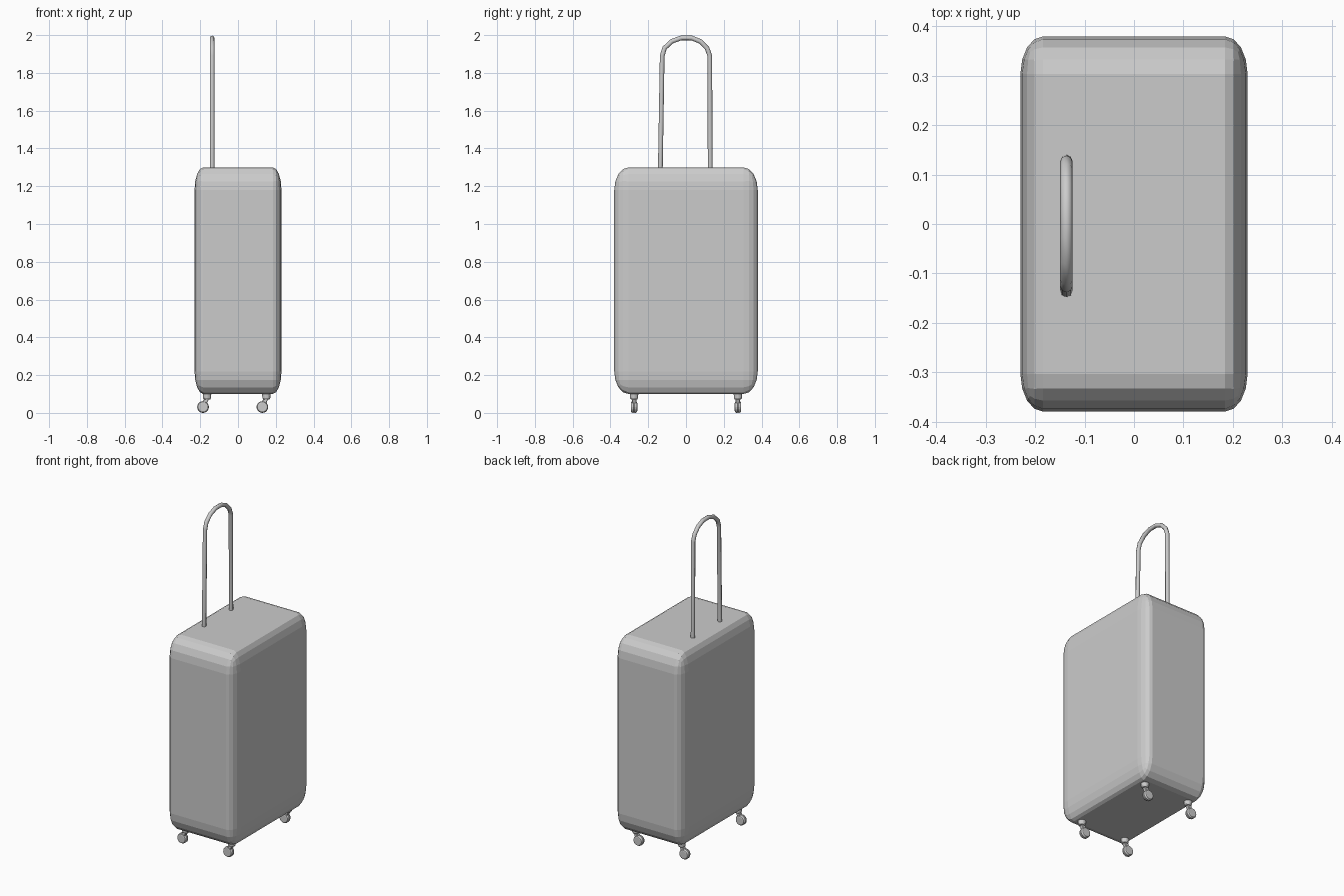
import bpy, bmesh, math
from mathutils import Matrix, Vector

if "Cube" in bpy.data.objects:
    bpy.data.objects.remove(bpy.data.objects["Cube"])


def finish(name, bm):
    bmesh.ops.recalc_face_normals(bm, faces=bm.faces)
    mesh = bpy.data.meshes.new(name)
    bm.to_mesh(mesh)
    bm.free()
    obj = bpy.data.objects.new(name, mesh)
    bpy.context.collection.objects.link(obj)
    return obj


def bevelled_cube(bm, width, segments, matrix):
    bmesh.ops.create_cube(bm, size=2)
    bmesh.ops.bevel(bm, geom=bm.edges[:], offset=width, offset_type='OFFSET',
                    segments=segments, profile=0.5, affect='EDGES')
    bmesh.ops.transform(bm, matrix=matrix, verts=bm.verts)


def lathe(name, profile, sides, matrix):
    """Closed solid of revolution from (radius, height) rings."""
    bm = bmesh.new()
    rings = [[bm.verts.new((r * math.cos(2 * math.pi * i / sides),
                            r * math.sin(2 * math.pi * i / sides), h))
              for i in range(sides)] for r, h in profile]
    for a, b in zip(rings, rings[1:]):
        for i in range(sides):
            j = (i + 1) % sides
            bm.faces.new((a[i], a[j], b[j], b[i]))
    bm.faces.new(rings[0])
    bm.faces.new(rings[-1])
    bm.transform(matrix)
    return finish(name, bm)


# Rounded case: a bevelled cube stretched to size
bm = bmesh.new()
bevelled_cube(bm, 0.2, 4, Matrix.Translation((0, 0, 0.7)) @ Matrix.Diagonal((0.23, 0.38, 0.6, 1)))
finish("case_body", bm)

# Pull handle: one bent tube, slightly uneven legs
path = [(-0.136, 1.28), (-0.126, 1.89), (-0.113, 1.932), (-0.075, 1.967),
        (-0.026, 1.985), (0.03, 1.985), (0.077, 1.966), (0.112, 1.93),
        (0.126, 1.89), (0.128, 1.28)]
curve = bpy.data.curves.new("pull_handle", 'CURVE')
curve.dimensions = '3D'
spline = curve.splines.new('POLY')
spline.points.add(len(path) - 1)
for p, (y, z) in zip(spline.points, path):
    p.co = (-0.137, y, z, 1)
curve.bevel_depth = 0.0125
curve.bevel_resolution = 2
curve.use_fill_caps = True
handle = bpy.data.objects.new("pull_handle", curve)
bpy.context.collection.objects.link(handle)

# Four trailing casters: mount cup, slanted fork and wheel
for end, x in (("left", -0.164), ("right", 0.15)):
    for side, y in (("front", -0.275), ("back", 0.275)):
        tag = f"{side}_{end}"
        lathe(f"caster_mount_{tag}", [(0.017, 0.072), (0.021, 0.078), (0.023, 0.105)],
              16, Matrix.Translation((x, y, 0)))
        bm = bmesh.new()
        top, low = Vector((x, y, 0.08)), Vector((x - 0.021, y, 0.034))
        turn = (top - low).to_track_quat('Z', 'Y').to_matrix().to_4x4()
        bevelled_cube(bm, 0.25, 1, Matrix.Translation((top + low) / 2) @ turn
                      @ Matrix.Diagonal((0.012, 0.012, 0.025, 1)))
        finish(f"caster_fork_{tag}", bm)
        lathe(f"caster_wheel_{tag}",
              [(0.022, -0.017), (0.027, -0.015), (0.031, -0.008), (0.031, -0.003),
               (0.028, 0), (0.031, 0.003), (0.031, 0.008), (0.027, 0.015), (0.022, 0.017)],
              20, Matrix.Translation((x - 0.021, y, 0.031)) @ Matrix.Rotation(math.pi / 2, 4, 'X'))
